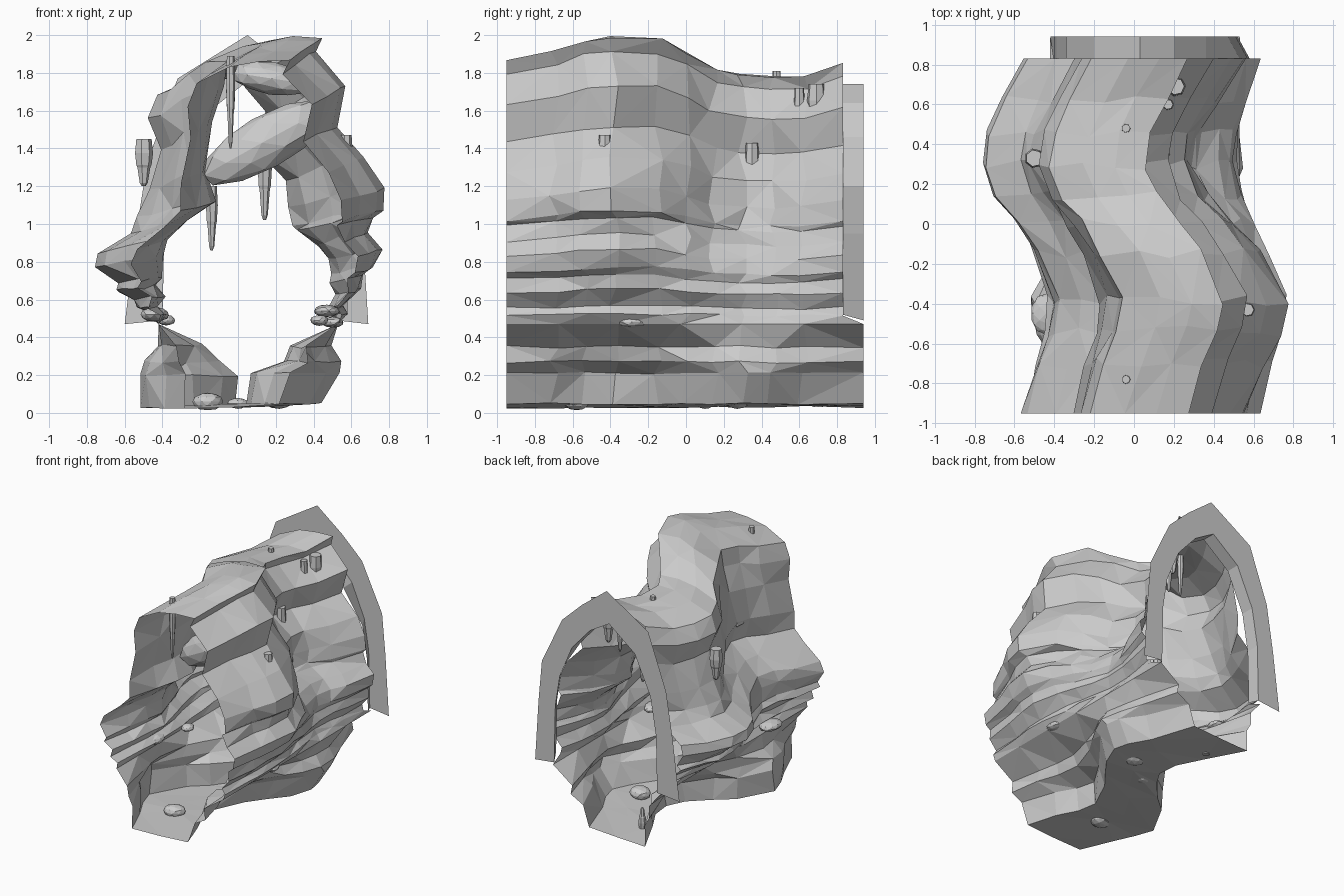
import bpy, bmesh, math, random

random.seed(4)


def new_object(name, verts, faces):
    me = bpy.data.meshes.new(name)
    me.from_pydata(verts, [], faces)
    me.update()
    ob = bpy.data.objects.new(name, me)
    bpy.context.collection.objects.link(ob)
    return ob


# Tunnel cross-section, clockwise from the left waist: x, z, sideways swing
profile = [
    (-.42, .47, .0), (-.41, .52, .03), (-.48, .56, .06), (-.47, .61, .08), (-.54, .66, .11),
    (-.52, .70, .11), (-.58, .80, .18), (-.56, .88, .19), (-.41, .99, .15), (-.32, 1.08, .21),
    (-.32, 1.23, .15), (-.27, 1.47, .13), (-.28, 1.64, .20), (-.24, 1.77, .18), (-.06, 1.86, .19),
    (.10, 1.89, .19), (.25, 1.89, .19), (.22, 1.82, .19), (.37, 1.65, .20), (.32, 1.45, .20),
    (.46, 1.29, .21),
    (.52, 1.14, .25), (.53, 1.03, .24), (.51, 1.0, .20), (.55, .92, .13), (.62, .84, .14),
    (.61, .75, .11), (.575, .71, .09), (.58, .64, .07), (.52, .56, .04), (.54, .52, .04),
    (.53, .47, .0),
    (.38, .35, -.11), (.39, .27, -.15), (.30, .21, -.24), (.24, .05, -.20),
    (0, .035, -.22), (-.26, .03, -.25), (-.26, .20, -.26), (-.30, .27, -.20), (-.31, .36, -.12),
]
# Stations along the tunnel: y, sideways bend, roof lift
stations = [
    (-.95, .10, -.03), (-.70, .48, .03), (-.54, .85, .08), (-.38, 1.0, .10), (-.15, .42, .09),
    (.0, -.1, .02), (.15, -.68, -.07), (.30, -1.0, -.10), (.46, -.88, -.11), (.62, -.45, -.11),
    (.83, .13, -.04),
]
n = len(profile)
verts, faces = [], []
for i, (y, bend, lift) in enumerate(stations):
    last = i in (0, len(stations) - 1)
    for x, z, amp in profile:
        j = .0 if abs(amp) < .01 else .008
        yy = y if last else y + random.uniform(-.03, .03)
        if i == len(stations) - 1 and z <= .47:
            yy = .94
        zz = z + lift * max(0, (z - .47) / 1.43) + random.uniform(-j, j)
        verts.append((x + amp * bend + random.uniform(-j, j), yy, max(.005, min(2, zz))))
for i in range(len(stations) - 1):
    for k in range(n):
        a, b = i * n + k, i * n + (k + 1) % n
        if (i + k) % 2:
            faces += [(a, a + n, b), (b, a + n, b + n)]
        else:
            faces += [(a, a + n, b + n), (a, b + n, b)]
new_object("tunnel_shell", verts, faces)

# Flat pointed frame at the back, with a short lining to the tunnel
outer = [(-.60, .47), (-.54, .95), (-.48, 1.33), (-.32, 1.77), (.05, 2.0), (.27, 1.83),
         (.45, 1.66), (.63, 1.28), (.66, .95), (.69, .47)]
inner = [(-.40, .49), (-.39, .95), (-.34, 1.25), (-.20, 1.56), (.03, 1.74), (.20, 1.64),
         (.36, 1.46), (.47, 1.2), (.51, .95), (.52, .49)]
m = len(outer)
verts = [(x, .94, z) for x, z in outer] + [(x, .94, z) for x, z in inner]
verts += [(x + (.06 if x > .4 else 0), .83, z + (.03 if z < .5 else 0)) for x, z in inner]
faces = []
for k in range(m - 1):
    faces.append((k, k + 1, m + k + 1, m + k))
    faces.append((m + k, m + k + 1, 2 * m + k + 1, 2 * m + k))
new_object("back_arch", verts, faces)


# Hanging and standing stone spikes
def spike(name, x, y, base, tip, r):
    sides, rings = 7, [(0, .85), (.3, 1.0), (.55, .85), (.6, .72), (.93, .45), (1, .2)]
    vs = []
    for t, k in rings:
        for s in range(sides):
            a = math.tau * s / sides
            vs.append((x + r * k * math.cos(a), y + r * k * math.sin(a), base + (tip - base) * t))
    fs = [(i * sides + s, i * sides + (s + 1) % sides, (i + 1) * sides + (s + 1) % sides,
           (i + 1) * sides + s) for i in range(len(rings) - 1) for s in range(sides)]
    fs += [tuple(range(sides)), tuple(range((len(rings) - 1) * sides, len(rings) * sides))]
    new_object(name, vs, fs)


for d in [(.14, .35, 1.43, 1.02, .04), (-.14, .1, 1.2, .86, .033), (-.04, -.78, 1.89, 1.4, .025),
          (.17, .6, 1.72, 1.35, .03), (-.5, .33, 1.45, 1.2, .05), (.57, -.43, 1.47, 1.2, .037),
          (.21, .69, 1.74, 1.45, .05), (-.04, .48, 1.81, 1.45, .025)]:
    spike("stalactite", *d)
spike("stalagmite", -.1, .7, .03, .2, .03)


# Boulders: lumpy low-poly balls
def boulder(name, loc, size, rot=(0, 0, 0), sub=2):
    bm = bmesh.new()
    bmesh.ops.create_icosphere(bm, subdivisions=sub, radius=1)
    for v in bm.verts:
        v.co *= random.uniform(.9, 1.0)
    me = bpy.data.meshes.new(name)
    bm.to_mesh(me)
    bm.free()
    ob = bpy.data.objects.new(name, me)
    ob.location, ob.scale, ob.rotation_euler = loc, size, rot
    bpy.context.collection.objects.link(ob)


# Rock bridges crossing the upper tunnel
boulder("rock_bridge", (.14, -.48, 1.43), (.40, .13, .15), (0, -.5, -.1))
boulder("upper_rock_bridge", (.18, -.55, 1.77), (.23, .10, .09), (0, .15, 0))
# Loose stones on the floor and ledges
for x, y, z, a, b, c in [
        (-.16, -.58, .06, .09, .07, .05), (.22, .27, .07, .09, .08, .05), (.0, .1, .05, .06, .05, .03),
        (.47, -.42, .54, .07, .09, .035), (.43, -.68, .49, .05, .06, .03), (.5, -.28, .48, .06, .09, .03),
        (-.44, -.45, .52, .08, .11, .04), (-.38, -.1, .49, .05, .06, .03), (-.40, .45, .5, .05, .07, .03)]:
    boulder("stone", (x, y, z), (a, b, c), (0, 0, random.uniform(-.4, .4)))
